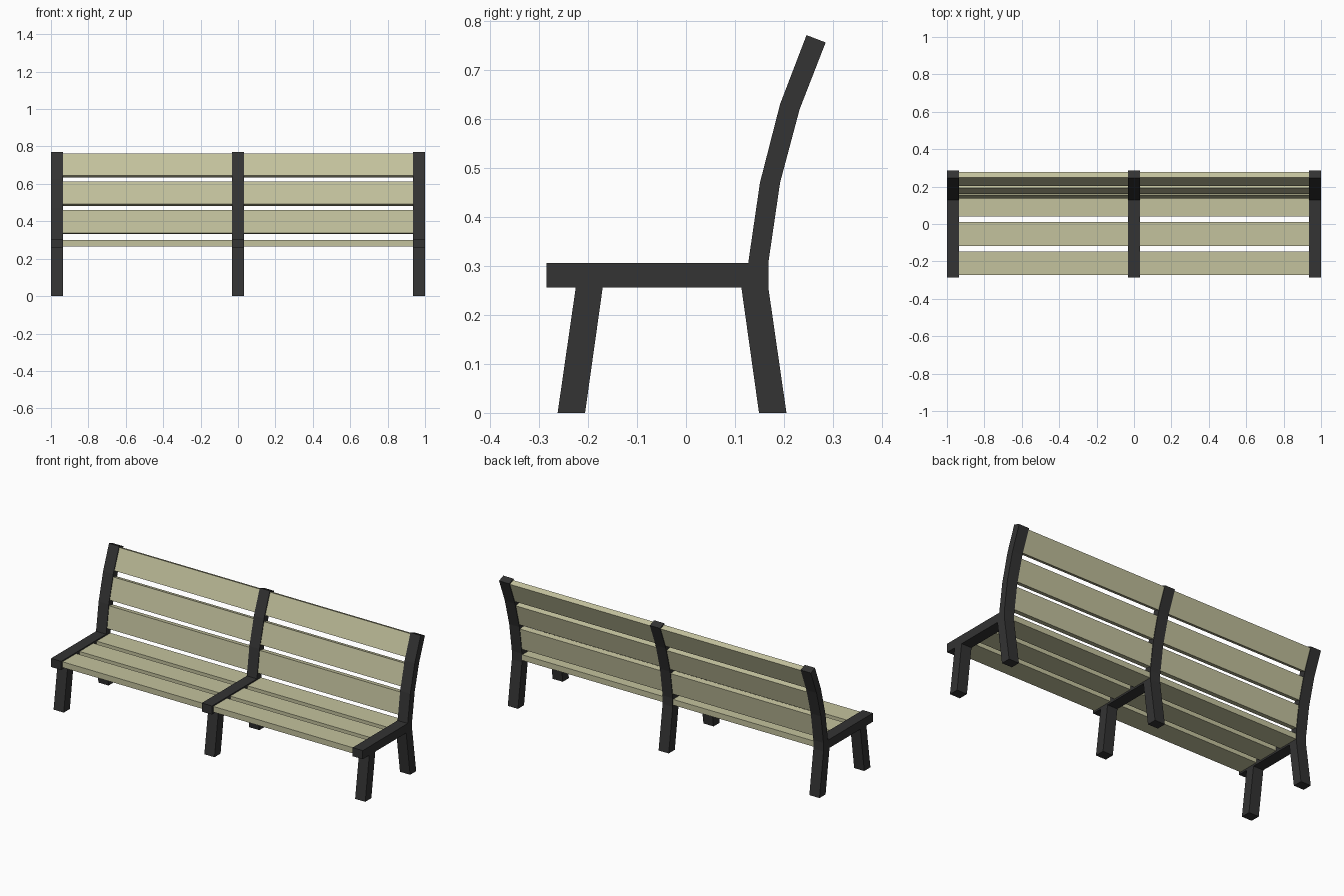
import bpy, bmesh
from mathutils import Vector

if "Cube" in bpy.data.objects:
    bpy.data.objects.remove(bpy.data.objects["Cube"])


def material(name, color):
    m = bpy.data.materials.new(name)
    m.diffuse_color = (*color, 1)
    m.use_nodes = True
    m.node_tree.nodes["Principled BSDF"].inputs["Base Color"].default_value = m.diffuse_color
    return m


iron = material("dark_iron", (0.033, 0.033, 0.033))
wood = material("pale_wood", (0.55, 0.54, 0.34))


def extrude_profile(name, points, x0, x1, mat):
    """Extrude a closed (y, z) outline along x."""
    bm = bmesh.new()
    face = bm.faces.new([bm.verts.new((x0, y, z)) for y, z in points])
    out = bmesh.ops.extrude_face_region(bm, geom=[face])
    verts = [g for g in out["geom"] if isinstance(g, bmesh.types.BMVert)]
    bmesh.ops.translate(bm, verts=verts, vec=(x1 - x0, 0, 0))
    bmesh.ops.recalc_face_normals(bm, faces=bm.faces)
    mesh = bpy.data.meshes.new(name)
    bm.to_mesh(mesh)
    bm.free()
    mesh.materials.append(mat)
    obj = bpy.data.objects.new(name, mesh)
    bpy.context.collection.objects.link(obj)
    return obj


# Side frame outline: front leg, seat rail, rear leg and bent back post
frame = [
    (-0.285, 0.256), (-0.225, 0.256), (-0.262, 0), (-0.206, 0), (-0.170, 0.256),
    (0.113, 0.256), (0.149, 0), (0.205, 0), (0.168, 0.256), (0.168, 0.306),
    (0.192, 0.47), (0.232, 0.62), (0.285, 0.756), (0.246, 0.771),
    (0.192, 0.63), (0.151, 0.47), (0.127, 0.306), (-0.285, 0.306),
]
for label, x in (("left", -0.9675), ("middle", 0), ("right", 0.9675)):
    extrude_profile(f"{label}_frame", frame, x - 0.0325, x + 0.0325, iron)

WIDTH, THICK = 0.126, 0.033


def slat(name, center, direction):
    """One plank per bay, its width running along direction in the y-z plane."""
    c, d = Vector(center), Vector(direction).normalized()
    n = Vector((-d.y, d.x))
    d, n = d * WIDTH / 2, n * THICK / 2
    outline = [c - d - n, c + d - n, c + d + n, c - d + n]
    for side, x0, x1 in (("left", -0.935, -0.0325), ("right", 0.0325, 0.935)):
        extrude_profile(f"{name}_{side}", outline, x0, x1, wood)


# Seat slats
for i in range(3):
    slat(f"seat_slat_{i + 1}", (-0.21 + 0.1565 * i, 0.2825), (1, 0))

# Backrest slats, each following its section of the bent post
back = [
    ((0.161, 0.396), (0.024, 0.164)),
    ((0.192, 0.548), (0.041, 0.155)),
    ((0.241, 0.698), (0.054, 0.139)),
]
for i, (center, direction) in enumerate(back):
    slat(f"back_slat_{i + 1}", center, direction)
